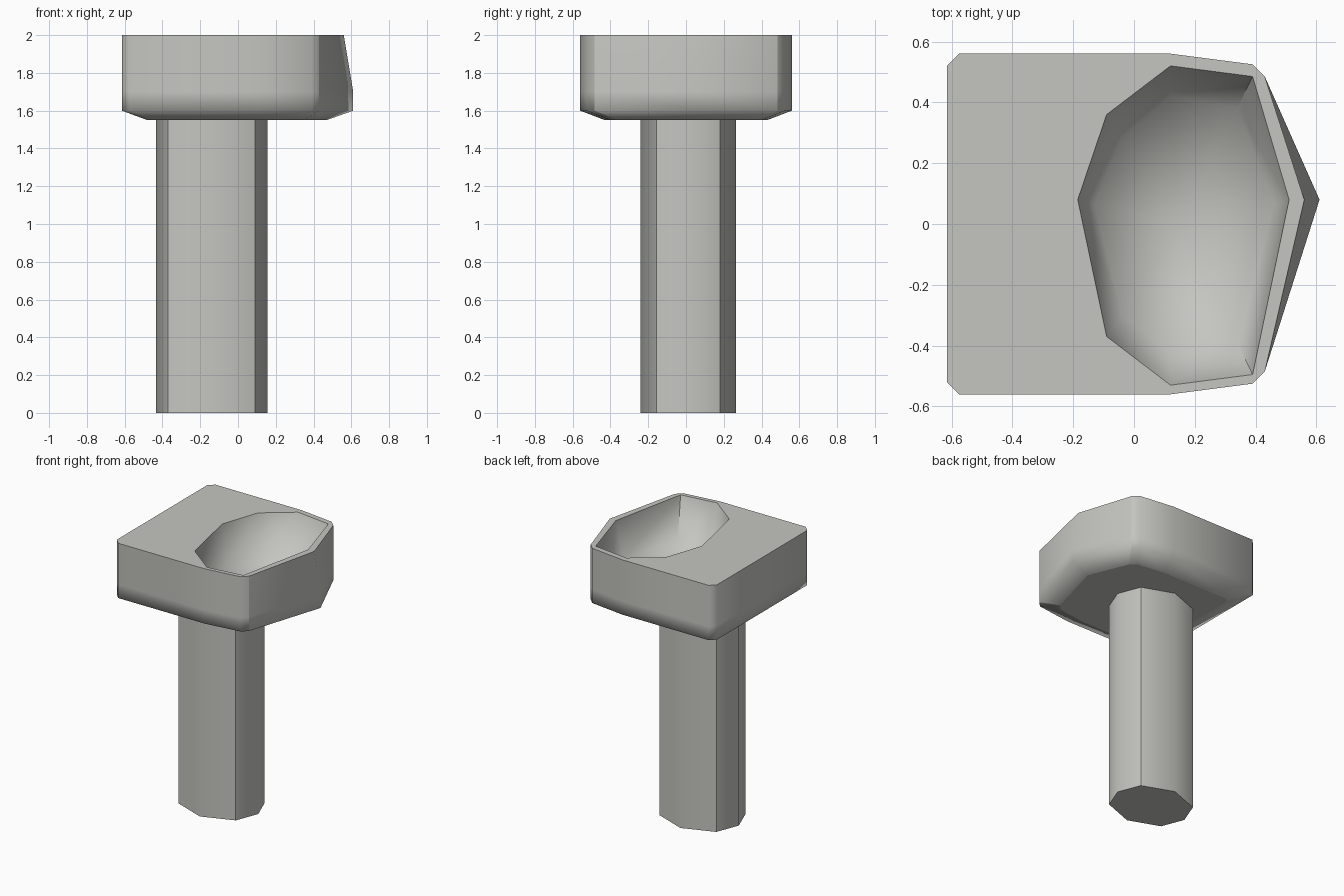
import bpy, bmesh
from mathutils import Vector

cube = bpy.data.objects.get("Cube")
if cube:
    bpy.data.objects.remove(cube, do_unlink=True)

ceramic = bpy.data.materials.new("grey ceramic")
ceramic.use_nodes = True
colour = (0.56, 0.56, 0.53, 1)
ceramic.diffuse_color = colour
ceramic.node_tree.nodes["Principled BSDF"].inputs["Base Color"].default_value = colour


def mirrored(half, middle=0.0, tip=None, tail=None):
    """Closed outline from its back half, mirrored in y, with optional end points."""
    other = [(x, 2 * middle - y) for x, y in reversed(half)]
    return half + ([tip] if tip else []) + other + ([tail] if tail else [])


def ring(bm, outline, z):
    return [bm.verts.new((x, y, z)) for x, y in outline]


def skin(bm, lower, upper):
    n = len(lower)
    for i in range(n):
        j = (i + 1) % n
        bm.faces.new((lower[i], lower[j], upper[j], upper[i]))


def loop_edges(bm, verts):
    return [bm.edges.get((v, verts[i - 1])) for i, v in enumerate(verts)]


def finish(bm, name, sharp):
    bmesh.ops.recalc_face_normals(bm, faces=bm.faces)
    for f in bm.faces:
        f.smooth = True
    for e in sharp:
        e.smooth = False
    mesh = bpy.data.meshes.new(name)
    bm.to_mesh(mesh)
    bm.free()
    mesh.materials.append(ceramic)
    ob = bpy.data.objects.new(name, mesh)
    bpy.context.collection.objects.link(ob)
    return ob


# Washbasin body: underside, bevel, walls with a pointed front, flat top
half_wall = [(-.615, .52), (-.575, .56), (.12, .56), (.39, .525), (.43, .485)]
half_base = [(-.48, .4), (-.45, .43), (.1, .43), (.31, .4), (.35, .36)]
bm = bmesh.new()
base = ring(bm, mirrored(half_base, 0, (.47, .07)), 1.55)
wide = mirrored(half_wall, 0, (.61, .08))
belt = ring(bm, wide, 1.6)
wall = ring(bm, wide, 1.7)
top = ring(bm, mirrored(half_wall, 0, (.56, .08)), 2)
for low, high in ((base, belt), (belt, wall), (wall, top)):
    skin(bm, low, high)
bm.faces.new(base)

# Bowl sunk into the top
half_rim = [(-.09, .36), (.12, .52), (.39, .485)]
half_floor = [(-.04, .283), (.12, .42), (.34, .382)]
rim = ring(bm, mirrored(half_rim, -.005, (.51, .08), (-.185, .08)), 2)
floor = ring(bm, mirrored(half_floor, -.005, (.46, .065), (-.13, .065)), 1.73)
skin(bm, floor, rim)
centre = bm.verts.new((.15, 0, 1.7))
for i, v in enumerate(floor):
    bm.faces.new((floor[i - 1], v, centre))

# Deck between the outer edge and the bowl
border = loop_edges(bm, top) + loop_edges(bm, rim)
bmesh.ops.triangle_fill(bm, edges=border, use_beauty=True, normal=Vector((0, 0, 1)))
sharp = border + loop_edges(bm, base)
for k in (4, 6):
    for low, high in ((base, belt), (belt, wall), (wall, top)):
        sharp.append(bm.edges.get((low[k], high[k])))
sharp += [bm.edges.get((floor[k], rim[k])) for k in (2, 4)]
finish(bm, "washbasin", sharp)

# Pedestal: eight sides, sharp on the diagonals only
bm = bmesh.new()
cx, cy = -.14, .012
plan = [(-.23, .167), (0, .253), (.23, .167), (.295, 0),
        (.23, -.167), (0, -.253), (-.23, -.167), (-.295, 0)]
plan = [(cx + x, cy + y) for x, y in plan]
foot, head = ring(bm, plan, 0), ring(bm, plan, 1.56)
skin(bm, foot, head)
bm.faces.new(foot)
bm.faces.new(head)
sharp = loop_edges(bm, foot) + loop_edges(bm, head)
sharp += [bm.edges.get((foot[k], head[k])) for k in range(0, 8, 2)]
finish(bm, "pedestal", sharp)
